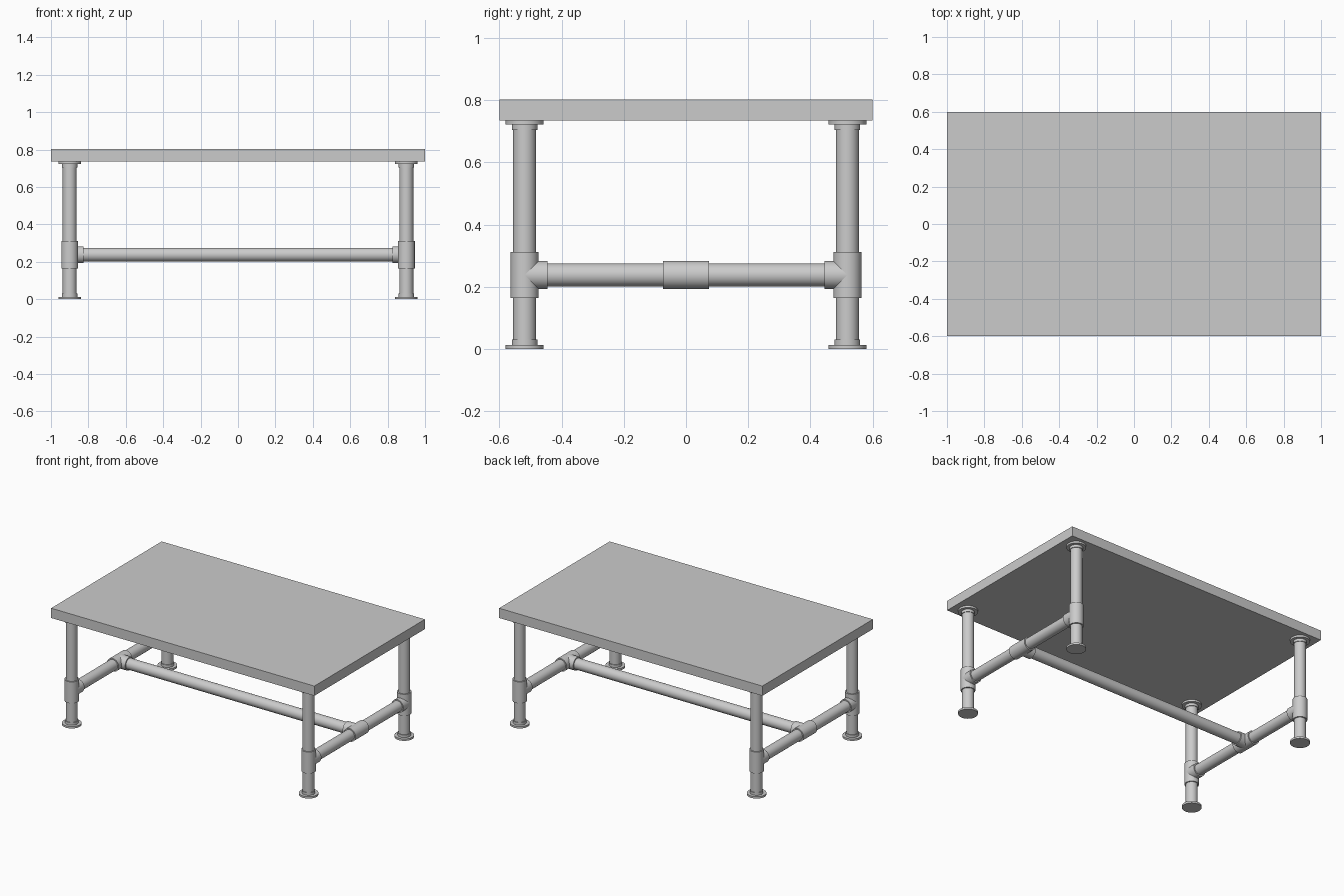
import bpy
from math import radians
from mathutils import Vector

cube = bpy.data.objects.get("Cube")
if cube:
    bpy.data.objects.remove(cube, do_unlink=True)

# Single plain grey for wood and pipe
grey = bpy.data.materials.new("light_grey")
grey.use_nodes = True
grey.diffuse_color = (0.6, 0.6, 0.6, 1)
grey.node_tree.nodes["Principled BSDF"].inputs["Base Color"].default_value = (0.6, 0.6, 0.6, 1)

LEG_X, LEG_Y = 0.9, 0.519
RAIL_Z = 0.238
TOP_Z, HEIGHT = 0.735, 0.802
PIPE_R, FITTING_R = 0.037, 0.045
TEE_HALF = 0.074


def rod(name, start, end, radius):
    """Smooth capped cylinder between two points."""
    start, end = Vector(start), Vector(end)
    axis = end - start
    bpy.ops.mesh.primitive_cylinder_add(
        vertices=48, radius=radius, depth=axis.length, location=(start + end) / 2,
        rotation=axis.to_track_quat('Z', 'Y').to_euler())
    obj = bpy.context.object
    obj.name = name
    obj.data.materials.append(grey)
    bpy.ops.object.shade_smooth_by_angle(angle=radians(35))
    return obj


def tee(name, centre, run, branch):
    """Pipe fitting: a straight sleeve with one side branch."""
    centre, run, branch = Vector(centre), Vector(run), Vector(branch)
    rod(name + "_sleeve", centre - run * TEE_HALF, centre + run * TEE_HALF, FITTING_R)
    rod(name + "_branch", centre, centre + branch * TEE_HALF, FITTING_R)


def flange(name, x, y, z, up):
    """Round mounting plate with a collar."""
    rod(name + "_plate", (x, y, z), (x, y, z + up * 0.013), 0.061)
    rod(name + "_collar", (x, y, z), (x, y, z + up * 0.031), 0.041)


# Table top
bpy.ops.mesh.primitive_cube_add(size=1, location=(0, 0, (TOP_Z + HEIGHT) / 2))
top = bpy.context.object
top.name = "table_top"
top.scale = (2, 1.2, HEIGHT - TOP_Z)
top.data.materials.append(grey)

for sx, side in ((1, "left"), (-1, "right")):
    x = sx * LEG_X
    # Legs with flanges and tee fittings
    for sy, end in ((-1, "front"), (1, "back")):
        y = sy * LEG_Y
        tag = f"{end}_{side}"
        rod(tag + "_leg", (x, y, 0.005), (x, y, TOP_Z - 0.005), PIPE_R)
        flange(tag + "_foot", x, y, 0, 1)
        flange(tag + "_mount", x, y, TOP_Z, -1)
        tee(tag + "_tee", (x, y, RAIL_Z), (0, 0, 1), (0, -sy, 0))
    # Side rail and its centre fitting
    rod(side + "_side_rail", (x, -LEG_Y, RAIL_Z), (x, LEG_Y, RAIL_Z), PIPE_R)
    tee(side + "_centre_tee", (x, 0, RAIL_Z), (0, 1, 0), (-sx, 0, 0))

# Long stretcher
rod("long_stretcher", (-LEG_X, 0, RAIL_Z), (LEG_X, 0, RAIL_Z), PIPE_R)
